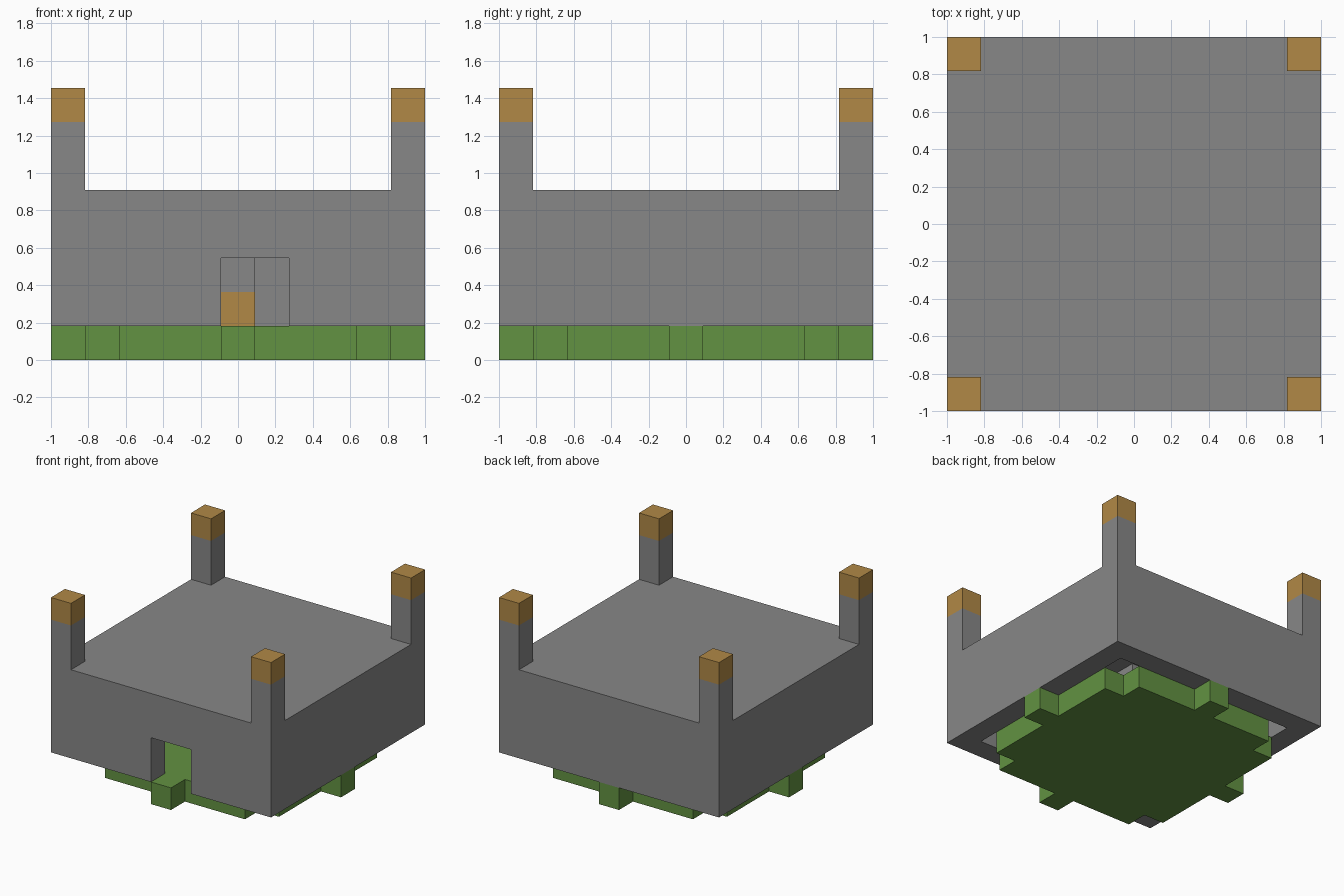
import bpy
import bmesh
from mathutils import Vector

if "Cube" in bpy.data.objects:
    bpy.data.objects.remove(bpy.data.objects["Cube"], do_unlink=True)

N = 11            # blocks along each side
U = 2 / N         # block size
LAST, MID = N - 1, N // 2


def material(name, colour):
    m = bpy.data.materials.new(name)
    m.use_nodes = True
    m.diffuse_color = (*colour, 1)
    m.node_tree.nodes["Principled BSDF"].inputs["Base Color"].default_value = (*colour, 1)
    return m


stone = material("stone_grey", (0.242, 0.242, 0.242))
amber = material("amber", (0.44, 0.25, 0.061))
grass = material("grass_green", (0.123, 0.287, 0.054))


def block(xs, ys, zs):
    """Set of grid cells in three half-open ranges."""
    return {(x, y, z) for x in range(*xs) for y in range(*ys) for z in range(*zs)}


full, inner, centre = (0, N), (1, LAST), (MID, MID + 1)
corners = [(x, y) for x in (0, LAST) for y in (0, LAST)]
parts = {}

# Grass floor: square with clipped corners and a tab on each side
floor = block(inner, inner, (0, 1))
floor -= {(x, y, 0) for x in (1, LAST - 1) for y in (1, LAST - 1)}
floor |= block(full, centre, (0, 1)) | block(centre, full, (0, 1))
parts["grass_floor"] = (floor, grass)

# Hollow stone keep with a flat roof and a doorway in the front wall
keep = block(full, full, (1, 5)) - block(inner, inner, (1, 4))
keep -= block((MID, MID + 2), (0, 1), (1, 3))
parts["stone_keep"] = (keep, stone)

# Corner turrets with amber caps
parts["turrets"] = ({(x, y, z) for x, y in corners for z in (5, 6)}, stone)
parts["turret_caps"] = ({(x, y, 7) for x, y in corners}, amber)

# Central pillar on an amber foot
parts["pillar_foot"] = (block(centre, centre, (1, 2)), amber)
parts["pillar"] = (block(centre, centre, (2, 4)), stone)

solid = set().union(*(cells for cells, _ in parts.values()))


def build(name, cells, mat):
    """Mesh only the block sides that are exposed."""
    bm = bmesh.new()
    for cell in sorted(cells):
        for axis in range(3):
            for side in (0, 1):
                beside = list(cell)
                beside[axis] += 2 * side - 1
                if tuple(beside) in solid:
                    continue
                corner = Vector(cell)
                corner[axis] += side
                a, b = Vector((0, 0, 0)), Vector((0, 0, 0))
                a[(axis + 1) % 3] = b[(axis + 2) % 3] = 1
                loop = [corner, corner + a, corner + a + b, corner + b]
                if not side:
                    loop.reverse()
                shift = Vector((1, 1, 0))
                bm.faces.new([bm.verts.new(p * U - shift) for p in loop])
    bmesh.ops.remove_doubles(bm, verts=bm.verts, dist=U / 100)
    mesh = bpy.data.meshes.new(name)
    bm.to_mesh(mesh)
    bm.free()
    mesh.materials.append(mat)
    bpy.context.collection.objects.link(bpy.data.objects.new(name, mesh))


for part, (cells, mat) in parts.items():
    build(part, cells, mat)
